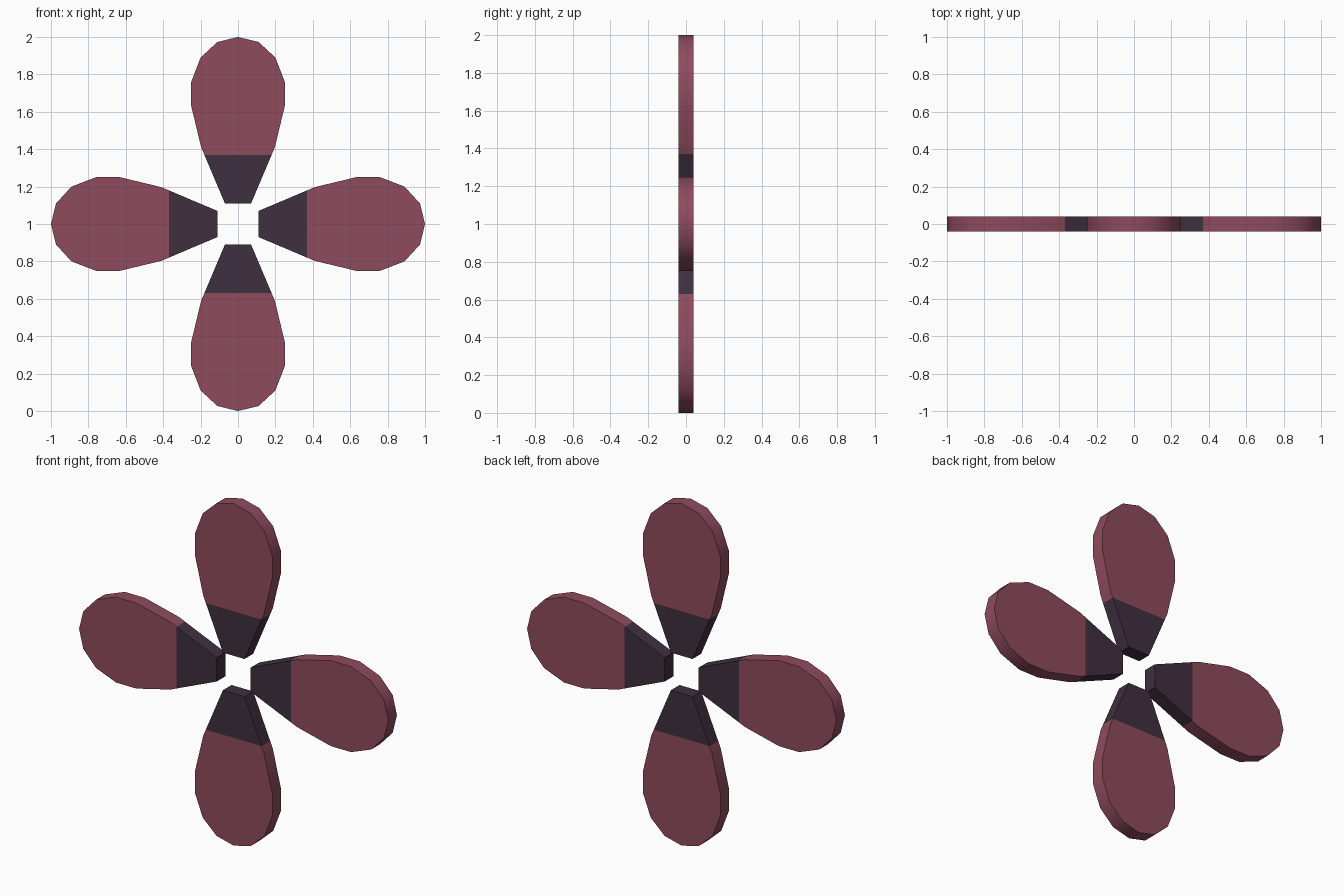
import bpy, bmesh, math
from mathutils import Matrix

if "Cube" in bpy.data.objects:
    bpy.data.objects.remove(bpy.data.objects["Cube"])


def material(name, rgb):
    m = bpy.data.materials.new(name)
    m.diffuse_color = (*rgb, 1)
    m.use_nodes = True
    m.node_tree.nodes["Principled BSDF"].inputs["Base Color"].default_value = m.diffuse_color
    return m


DARK = material("dark plum", (0.050, 0.029, 0.050))
ROSE = material("dusty rose", (0.275, 0.070, 0.110))

# Half outline of one blade: (distance from the hub, half width)
SPLIT = 0.37
ROOT = [(0.11, 0.07), (SPLIT, 0.18)]
BODY = [(SPLIT, 0.18), (0.41, 0.197), (0.63, 0.25), (0.76, 0.25),
        (0.89, 0.20), (0.973, 0.11), (1.0, 0.0)]
HALF = 0.04


def outline(half):
    """Closed loop: out along one edge, back along the other."""
    back = [(r, -w) for r, w in reversed(half) if w > 0]
    return half + back


def blade(name, angle):
    bm = bmesh.new()
    cache = {}

    def vert(p, y):
        key = (p, y)
        if key not in cache:
            cache[key] = bm.verts.new((p[1], y, p[0]))
        return cache[key]

    # Front and back faces, root and body sharing one edge
    for mat, half in ((0, ROOT), (1, BODY)):
        for y in (-HALF, HALF):
            bm.faces.new([vert(p, y) for p in outline(half)]).material_index = mat

    # Rim
    loop = outline(ROOT[:1] + BODY)
    for a, b in zip(loop, loop[1:] + loop[:1]):
        f = bm.faces.new([vert(a, -HALF), vert(b, -HALF), vert(b, HALF), vert(a, HALF)])
        f.material_index = 0 if (a[0] + b[0]) / 2 < SPLIT else 1

    bmesh.ops.recalc_face_normals(bm, faces=bm.faces)
    bmesh.ops.transform(bm, verts=bm.verts, matrix=Matrix.Translation((0, 0, 1))
                        @ Matrix.Rotation(angle, 4, 'Y'))
    me = bpy.data.meshes.new(name)
    bm.to_mesh(me)
    bm.free()
    me.materials.append(DARK)
    me.materials.append(ROSE)
    ob = bpy.data.objects.new(name, me)
    bpy.context.collection.objects.link(ob)
    # Smooth rim, crisp front and back edges
    me.shade_smooth()
    me.set_sharp_from_angle(angle=math.radians(45))


for i, side in enumerate(("top", "right", "bottom", "left")):
    blade(side + "_blade", i * math.pi / 2)
